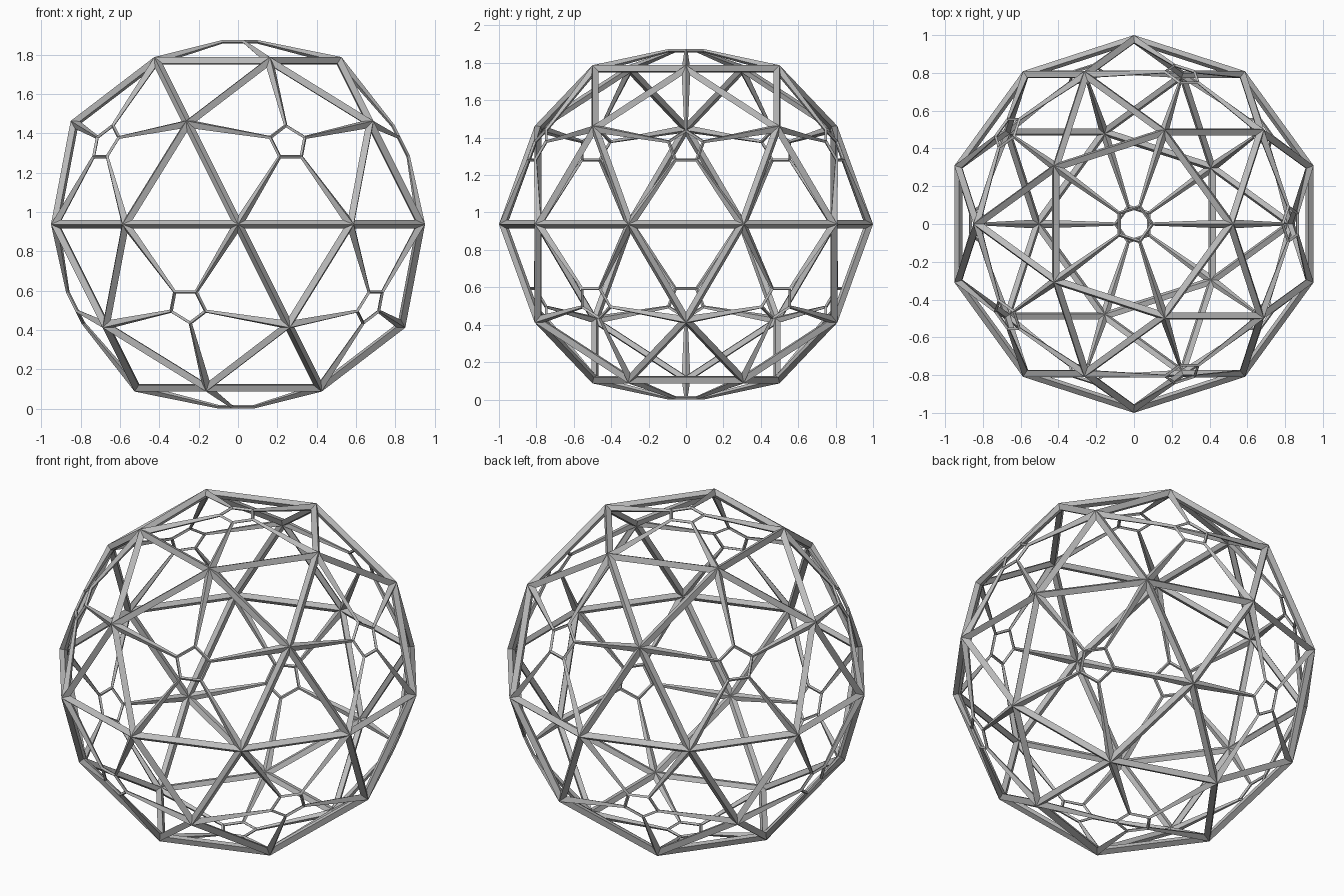
import bpy
import bmesh

cube = bpy.data.objects.get("Cube")
if cube:
    bpy.data.objects.remove(cube, do_unlink=True)

APEX = 0.957      # height of the five-strut corners before slicing
CUT = 0.937       # distance of the small pentagons from the centre
STRUT = 0.081     # strut thickness relative to the neighbouring strut lengths

# One flat grey for every strut
grey = bpy.data.materials.new("strut_grey")
grey.use_nodes = True
colour = (0.5, 0.5, 0.5, 1.0)
grey.diffuse_color = colour
grey.node_tree.nodes["Principled BSDF"].inputs["Base Color"].default_value = colour

# Geodesic ball with slightly lowered five-strut corners
bm = bmesh.new()
bmesh.ops.create_icosphere(bm, subdivisions=2, radius=1.0)
tips = [v for v in bm.verts if len(v.link_edges) == 5]
directions = [v.co.normalized() for v in tips]
for v, d in zip(tips, directions):
    v.co = d * APEX

# Slice off each of those corners and close it with a pentagon
for d in directions:
    bmesh.ops.bisect_plane(
        bm, geom=bm.verts[:] + bm.edges[:] + bm.faces[:],
        plane_co=d * CUT, plane_no=d, clear_outer=True)
rims = [e for e in bm.edges if e.is_boundary]
bmesh.ops.holes_fill(bm, edges=rims, sides=5)
bmesh.ops.recalc_face_normals(bm, faces=bm.faces[:])

# Stand the ball on the ground
bmesh.ops.translate(bm, verts=bm.verts[:], vec=(0, 0, CUT))
for f in bm.faces:
    f.smooth = False

mesh = bpy.data.meshes.new("geodesic_frame")
bm.to_mesh(mesh)
bm.free()
mesh.materials.append(grey)
frame = bpy.data.objects.new("geodesic_frame", mesh)
bpy.context.collection.objects.link(frame)

# Turn every edge into a tapered diamond strut lying inside the hull
wire = frame.modifiers.new("struts", 'WIREFRAME')
wire.thickness = STRUT
wire.offset = -1.0
wire.use_replace = True
wire.use_even_offset = True
wire.use_relative_offset = True
